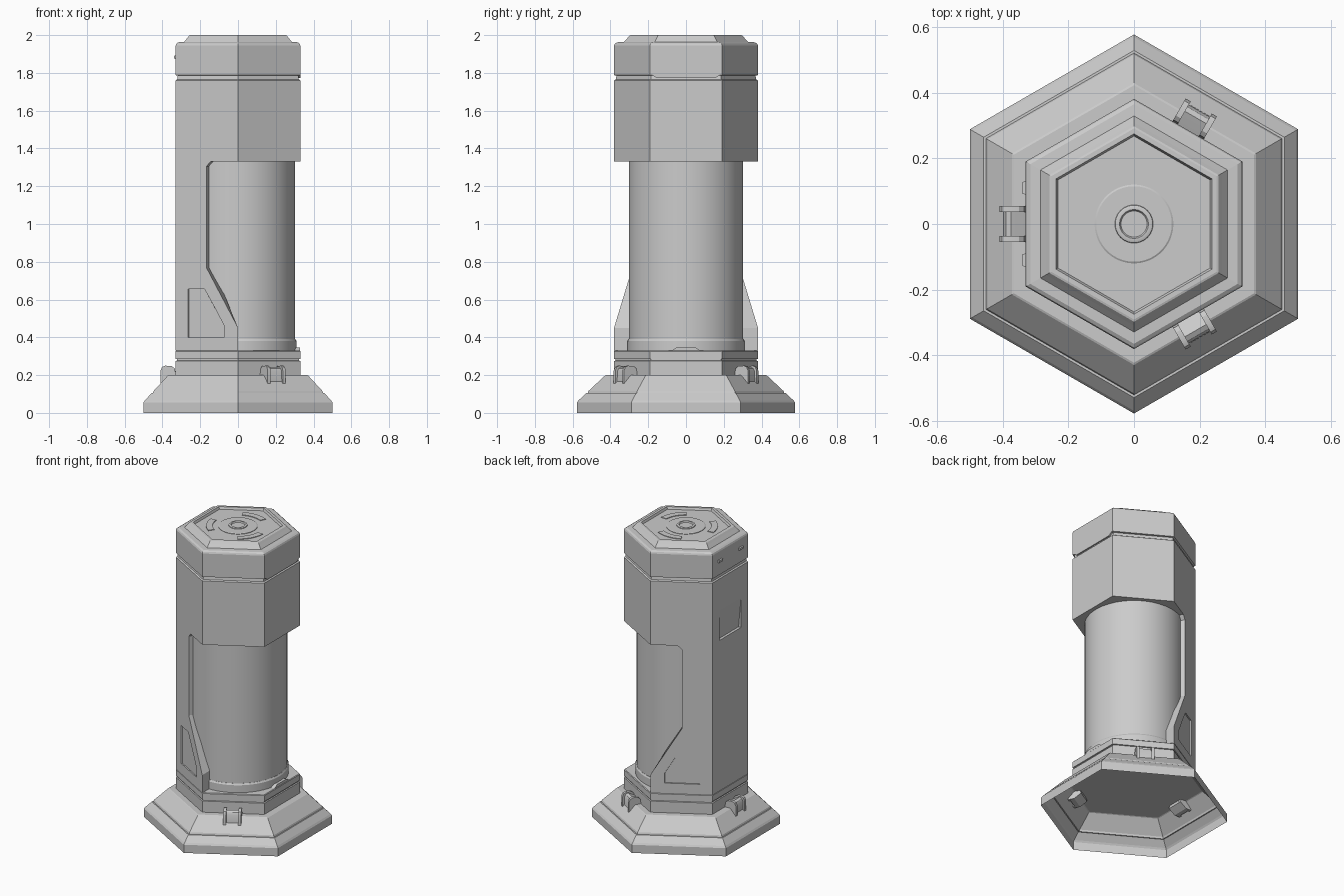
import bpy, math
from mathutils import Matrix

if "Cube" in bpy.data.objects:
    bpy.data.objects.remove(bpy.data.objects["Cube"])

COS30 = math.cos(math.pi / 6)
TAN30 = math.tan(math.pi / 6)


def make(name, verts, faces, smooth=False):
    me = bpy.data.meshes.new(name)
    me.from_pydata(verts, [], faces)
    ob = bpy.data.objects.new(name, me)
    bpy.context.collection.objects.link(ob)
    bpy.ops.object.select_all(action='DESELECT')
    ob.select_set(True)
    bpy.context.view_layer.objects.active = ob
    bpy.ops.object.mode_set(mode='EDIT')
    bpy.ops.mesh.select_all(action='SELECT')
    bpy.ops.mesh.normals_make_consistent(inside=False)
    bpy.ops.object.mode_set(mode='OBJECT')
    if smooth:
        bpy.ops.object.shade_smooth_by_angle(angle=math.radians(30))
    return ob


def lathe(name, profile, n=6, bottom=True):
    """Stack of rings; six-sided rings are given by their flat-side distance."""
    k = 1 / COS30 if n == 6 else 1
    verts = [(r * k * math.cos(math.pi / 2 + math.tau * i / n),
              r * k * math.sin(math.pi / 2 + math.tau * i / n), z)
             for r, z in profile for i in range(n)]
    faces = [(j * n + i, j * n + (i + 1) % n, (j + 1) * n + (i + 1) % n, (j + 1) * n + i)
             for j in range(len(profile) - 1) for i in range(n)]
    faces.append(tuple(range(len(verts) - n, len(verts))))
    if bottom:
        faces.append(tuple(range(n - 1, -1, -1)))
    return make(name, verts, faces, n > 6)


def bridge(name, a, b, smooth=False):
    """Solid between two matching outlines."""
    n = len(a)
    faces = [tuple(range(n)), tuple(range(2 * n - 1, n - 1, -1))]
    faces += [(i, (i + 1) % n, n + (i + 1) % n, n + i) for i in range(n)]
    return make(name, a + b, faces, smooth)


def cut(target, cutter):
    mod = target.modifiers.new("cut", 'BOOLEAN')
    mod.object = cutter
    mod.solver = 'EXACT'
    cutter.hide_render = True
    cutter.hide_set(True)


# Flared foot, open underneath, with a fine groove in the slope
lathe("base_skirt", [(.5, 0), (.5, .055), (.493, .066), (.458, .104), (.451, .104),
                     (.447, .116), (.372, .197), (.366, .2), (.33, .2)], bottom=False)

# Six-sided collar with a seam
lathe("collar", [(.33, .2), (.33, .275), (.323, .277), (.323, .284), (.33, .286),
                 (.33, .326), (.326, .33)])

# Inner round column and its foot ring
lathe("column", [(.303, .33), (.303, 1.34)], 72)
lathe("column_foot_ring", [(.31, .33), (.31, .38), (.304, .39)], 72)

# Upper housing and lid
housing = lathe("upper_housing", [(.33, 1.33), (.33, 1.76), (.322, 1.766), (.318, 1.79)])
lathe("cap", [(.32, 1.786), (.33, 1.788), (.33, 1.945), (.326, 1.955), (.316, 1.962),
              (.285, 1.964), (.268, 1.985), (.258, 1.998), (.252, 2.0), (.238, 2.0),
              (.232, 1.985)])

# Round boss in the lid with a ring in its middle
lathe("cap_disc", [(.12, 1.98), (.12, 1.988), (.115, 1.991)], 64)
lathe("cap_button", [(.06, 1.985), (.057, 1.996), (.053, 1.998), (.044, 1.998),
                     (.039, 1.99)], 48)
for i in range(3):
    mid = math.pi / 2 + i * math.tau / 3
    span = [mid + math.radians(-26 + 52 * t / 10) for t in range(11)]
    ring = [(.195, a) for a in span] + [(.155, a) for a in reversed(span)]
    bridge(f"cap_arc_{i + 1}",
           [(r * math.cos(a), r * math.sin(a), 1.98) for r, a in ring],
           [(r * math.cos(a), r * math.sin(a), 1.989) for r, a in ring])


# Left-hand spine: rear wall plus two mirrored side panels with pockets
def side_solid(name, outline, side, k_out, k_in):
    def pts(k):
        return [(x * k, side * (.33 / COS30 + x * TAN30) * k, z) for x, z in outline]
    return bridge(name, pts(k_out), pts(k_in))


wall = [(y, z) for y, z in ((-.1905, .33), (.1905, .33), (.1905, 1.33), (-.1905, 1.33))]
bridge("spine_wall", [(-.33, y, z) for y, z in wall],
       [(-.33 * .78, y * .78, z) for y, z in wall])
panel_line = [(-.33, .33), (0, .33), (0, .45), (-.168, .77), (-.168, 1.305),
              (-.145, 1.33), (-.33, 1.33)]
pocket_line = [(-.265, .4), (-.075, .4), (-.075, .465), (-.177, .655), (-.265, .655)]
for side, label in ((-1, "front"), (1, "back")):
    panel = side_solid(f"side_panel_{label}", panel_line, side, 1, .78)
    pocket = side_solid(f"pocket_cutter_{label}", pocket_line, side, 1.03, .975)
    cut(panel, pocket)

# Shallow wedge-shaped grip in the left face of the housing
wedge = [(-.36, 1.345), (-.312, 1.345), (-.331, 1.56), (-.36, 1.56)]
cut(housing, bridge("grip_cutter", [(x, -.115, z) for x, z in wedge],
                    [(x, .115, z) for x, z in wedge]))

# Small hinge pins on the left of the lid
for y in (-.11, .11):
    bridge(f"hinge_pin_{'front' if y < 0 else 'back'}",
           [(-.32, y + a, 1.883 + b) for a, b in ((-.022, -.01), (.022, -.01), (.022, .01), (-.022, .01))],
           [(-.34, y + a, 1.883 + b) for a, b in ((-.018, -.007), (.018, -.007), (.018, .007), (-.018, .007))])


# Trapezoid tabs on the right face
def tab(name, x0, x1, wide, narrow, z_wide, z_narrow):
    line = [(-wide, z_wide), (wide, z_wide), (narrow, z_narrow), (-narrow, z_narrow)]
    bridge(name, [(x0, y, z) for y, z in line], [(x1, y, z) for y, z in line])


tab("cap_tab", .31, .33, .18, .155, 1.789, 1.772)
tab("collar_latch", .295, .327, .08, .05, .328, .347)

# Three hooked clips standing on the skirt
arm = [(.325, .18), (.335, .235), (.35, .247), (.385, .25), (.402, .243), (.41, .225),
       (.41, .15), (.37, .15)]
core = [(.325, .18), (.33, .22), (.345, .228), (.375, .243), (.39, .235), (.398, .22),
        (.4, .15), (.37, .15)]
for i, deg in enumerate((60, 180, 300)):
    spin = Matrix.Rotation(math.radians(deg), 4, 'Z')
    for part, prof, lo, hi in (("arm_a", arm, -.055, -.037), ("arm_b", arm, .037, .055),
                               ("core", core, -.037, .037)):
        ob = bridge(f"clip_{i + 1}_{part}", [(r, lo, z) for r, z in prof],
                    [(r, hi, z) for r, z in prof], True)
        ob.data.transform(spin)
